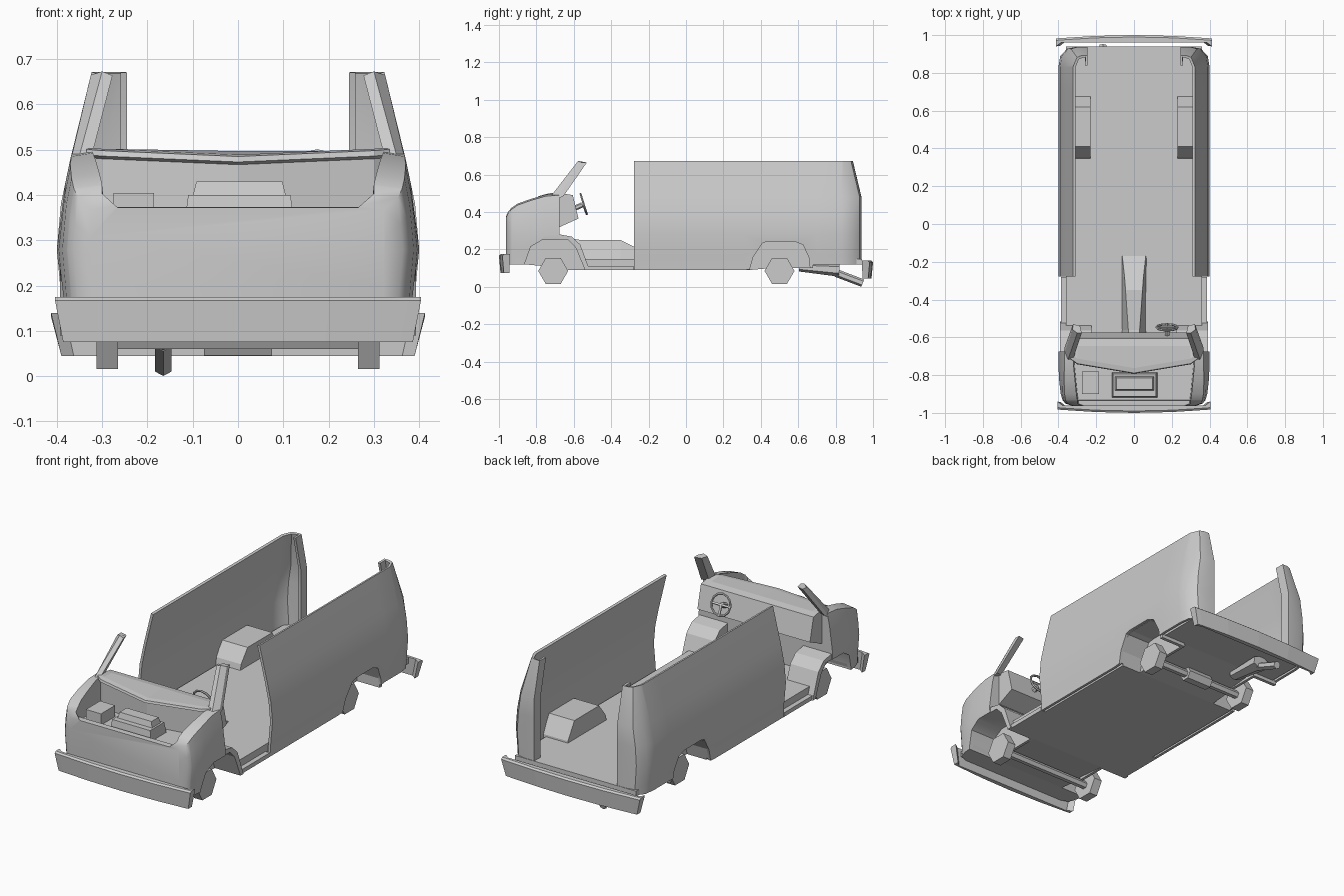
import bpy, bmesh
from math import sin, cos, pi, radians
from mathutils import Vector

if "Cube" in bpy.data.objects:
    bpy.data.objects.remove(bpy.data.objects["Cube"])


def finish(name, bm, mirror=False, cutters=(), shell=0):
    bmesh.ops.recalc_face_normals(bm, faces=bm.faces)
    me = bpy.data.meshes.new(name)
    bm.to_mesh(me)
    bm.free()
    ob = bpy.data.objects.new(name, me)
    bpy.context.collection.objects.link(ob)
    if shell:
        m = ob.modifiers.new("shell", 'SOLIDIFY')
        m.thickness, m.offset = shell, 0
    if mirror:
        m = ob.modifiers.new("mirror", 'MIRROR')
        m.use_mirror_merge = False
    for c in cutters:
        m = ob.modifiers.new("cut", 'BOOLEAN')
        m.operation, m.solver, m.object = 'DIFFERENCE', 'EXACT', c
    return ob


def loft(name, loops, closed=True, **kw):
    """Skin a list of equal-length point loops; closed loops get end caps."""
    bm = bmesh.new()
    rings = [[bm.verts.new(p) for p in lp] for lp in loops]
    n = len(rings[0])
    for a, b in zip(rings, rings[1:]):
        for i in range(n if closed else n - 1):
            j = (i + 1) % n
            bm.faces.new((a[i], a[j], b[j], b[i]))
    if closed:
        bm.faces.new(rings[0])
        bm.faces.new(rings[-1])
    return finish(name, bm, **kw)


def prism(name, profile, x0, x1, **kw):
    """Extrude a (y, z) profile along x."""
    return loft(name, [[(x, y, z) for y, z in profile] for x in (x0, x1)], **kw)


def hexagon(y, z, r, n=6):
    return [(y + r * cos(2 * pi * i / n), z + r * sin(2 * pi * i / n)) for i in range(n)]


def rod(name, a, b, ra, rb, n=6, flat=1.0):
    """Tapered bar between two points lying in a plane of constant x."""
    a, b = Vector(a), Vector(b)
    u = Vector((1, 0, 0))
    v = (b - a).normalized().cross(u)
    ang = [2 * pi * i / n + pi / 6 for i in range(n)]
    return loft(name, [[p + u * r * cos(t) + v * r * flat * sin(t) for t in ang]
                       for p, r in ((a, ra), (b, rb))])


def block(name, x, y, z, taper=0.0):
    t = taper
    return loft(name, [[(x[0] + d, y[0] + d, h), (x[1] - d, y[0] + d, h),
                        (x[1] - d, y[1] - d, h), (x[0] + d, y[1] - d, h)]
                       for h, d in ((z[0], 0), (z[1], t))])


WIDTH = [(0.0, .383), (.09, .385), (.17, .39), (.28, .40), (.38, .391), (.48, .37), (.68, .321)]


def w(z):
    """Half width of the body at height z."""
    for (z0, a), (z1, b) in zip(WIDTH, WIDTH[1:]):
        if z <= z1:
            return a + (b - a) * (z - z0) / (z1 - z0)
    return WIDTH[-1][1]


# wheel arch cutters
front_arch = [(-.87, -.1), (-.86, .13), (-.83, .215), (-.77, .25), (-.63, .25),
              (-.59, .21), (-.54, .09), (-.53, -.1)]
rear_arch = [(.335, -.1), (.34, .09), (.36, .16), (.41, .235), (.44, .243), (.58, .243),
             (.625, .225), (.66, .15), (.67, -.1)]
cut_f = prism("front_arch_cutter", front_arch, .24, .6, mirror=True)
cut_r = prism("rear_arch_cutter", rear_arch, .245, .6, mirror=True)
for c in (cut_f, cut_r):
    c.hide_render = True

# floor pan and door sills
prism("floor", [(-.95, .12), (-.86, .12), (-.53, .09), (.34, .09), (.67, .12), (.94, .12),
                (.94, .15), (-.95, .15)], -.36, .36, cutters=(cut_f, cut_r))
prism("door_sill", [(-.53, .09), (-.28, .09), (-.28, .112), (-.53, .112)], .35, .386, mirror=True)

# cargo side walls, wrapping round into the rear pillars
plan = [(0, -.278), (0, .3), (0, .70), (0, .83), (.06, .885), (.3, .922), (.6, .93), (1, .933), (1, .885)]
rows = []
for t, y in plan:
    row = []
    for z in (.09 if y < .5 else .12, .17, .28, .38, .48, .67):
        lean = .045 * max(0, z - .48) / .19 if y > .84 else 0
        x = w(z) - .007
        row.append((x + (.252 - x) * t, y - lean, z))
    rows.append(row)
loft("side_wall", rows, closed=False, shell=.014, mirror=True, cutters=(cut_r,))

# wheel wells inside
prism("rear_wheel_well", [(.335, .10), (.355, .18), (.41, .25), (.62, .25), (.675, .16), (.68, .10)],
      .23, .38, mirror=True, cutters=(cut_r,))
prism("front_fender", [(-.70, .09), (-.70, .285), (-.61, .268), (-.565, .225), (-.515, .09)],
      .225, .393, mirror=True, cutters=(cut_f,))

# nose: lofted U-shaped sections with the engine bay sunk between the fenders
nose = []
for y, f, zs, xo, zb in [(-.676, 1, .49, .325, .345), (-.75, 1, .485, .32, .345),
                         (-.83, .99, .462, .312, .345), (-.90, .97, .437, .305, .345),
                         (-.932, .945, .415, .30, .345), (-.934, .943, .413, .30, .374),
                         (-.95, .91, .395, .30, .374), (-.963, .82, .368, .27, .372)]:
    half = [(w(z) * f, z) for z in (.12, .20, .28, zs - .06, zs)]
    half += [(xo, zs + .008), (xo - .005, zb)]
    nose.append([(x, y, z) for x, z in half] + [(-x, y, z) for x, z in reversed(half)])
loft("nose", nose, cutters=(cut_f,))

# cowl and dashboard with a V-shaped front edge
dash = []
for x, yf, z in [(-.335, -.70, .505), (-.30, -.725, .502), (0, -.775, .489),
                 (.30, -.725, .502), (.335, -.70, .505)]:
    dash.append([(x, yf, .34), (x, yf, z - .022), (x, yf - .018, z - .016), (x, yf - .014, z - .004),
                 (x, yf + .012, z), (x, -.645, .497), (x, -.605, .49), (x, -.588, .42),
                 (x, -.575, .365), (x, -.675, .32)])
loft("dashboard", dash)

# windscreen pillars
loft("windscreen_pillar", [
    [(.322, -.715, .49), (.35, -.72, .488), (.371, -.69, .47), (.368, -.655, .485), (.33, -.665, .49)],
    [(.277, -.578, .664), (.30, -.577, .673), (.325, -.56, .665), (.323, -.53, .665), (.285, -.54, .665)]],
    mirror=True)

# gearbox tunnel
loft("tunnel", [[(-b, y, .14), (-t, y, z), (t, y, z), (b, y, .14)] for y, b, t, z in
                [(-.68, .075, .03, .27), (-.56, .065, .03, .25), (-.35, .065, .045, .25),
                 (-.28, .066, .05, .215), (-.17, .068, .062, .152)]])

# engine and battery
block("engine", (-.118, .124), (-.92, -.785), (.34, .40), .008)
block("engine_cover", (-.102, .108), (-.885, -.805), (.39, .43), .01)
block("battery", (-.275, -.185), (-.90, -.78), (.34, .405))

# steering wheel with column and spokes
bpy.ops.mesh.primitive_torus_add(major_radius=.056, minor_radius=.006, major_segments=12,
                                 minor_segments=6, location=(.175, -.547, .442),
                                 rotation=(-radians(73), 0, 0))
bpy.context.object.name = "steering_wheel"
rod("steering_column", (.175, -.62, .41), (.175, -.555, .438), .014, .014)
prism("steering_spoke", hexagon(-.549, .44, .007, 4), .122, .228)
rod("steering_lower_spoke", (.175, -.549, .44), (.175, -.53, .388), .007, .007, 4)


# bumpers
def bumper(name, s, z0, z1, half, lower):
    loops = []
    for f in (-1, -.93, -.5, 0, .5, .93, 1):
        yo = 1.0 - .018 * f * f
        yi = .94 if abs(f) > .95 else .962
        loops.append([(f * lower, s * (yo - .008), z0), (f * half, s * yo, z1 - .008),
                      (f * half, s * (yo - .01), z1), (f * half, s * yi, z1),
                      (f * lower, s * (yi + .004), z0)])
    loft(name, loops)


bumper("front_bumper", -1, .075, .175, .404, .386)
bumper("rear_bumper", 1, .045, .14, .413, .39)

# wheels, axles and differential
for label, y in (("front", -.71), ("rear", .50)):
    prism(label + "_wheel", hexagon(y, .085, .08), .265, .313, mirror=True)
    prism(label + "_axle", hexagon(y, .078, .021), -.27, .27)
prism("differential", hexagon(.50, .078, .038), -.075, .075)

# exhaust
rod("muffler", (-.165, .605, .105), (-.165, .82, .09), .035, .055, 6, .65)
rod("tailpipe", (-.165, .80, .075), (-.165, .945, .02), .021, .021)

# apply modifiers, drop cutters, smooth the soft bends
bpy.ops.object.select_all(action='SELECT')
bpy.context.view_layer.objects.active = bpy.data.objects["nose"]
bpy.ops.object.convert(target='MESH')
for c in [o for o in bpy.data.objects if "cutter" in o.name]:
    bpy.data.objects.remove(c)
for n in ("side_wall", "nose", "steering_wheel"):
    bpy.ops.object.select_all(action='DESELECT')
    ob = bpy.data.objects[n]
    ob.select_set(True)
    bpy.context.view_layer.objects.active = ob
    bpy.ops.object.shade_smooth_by_angle(angle=radians(35))
